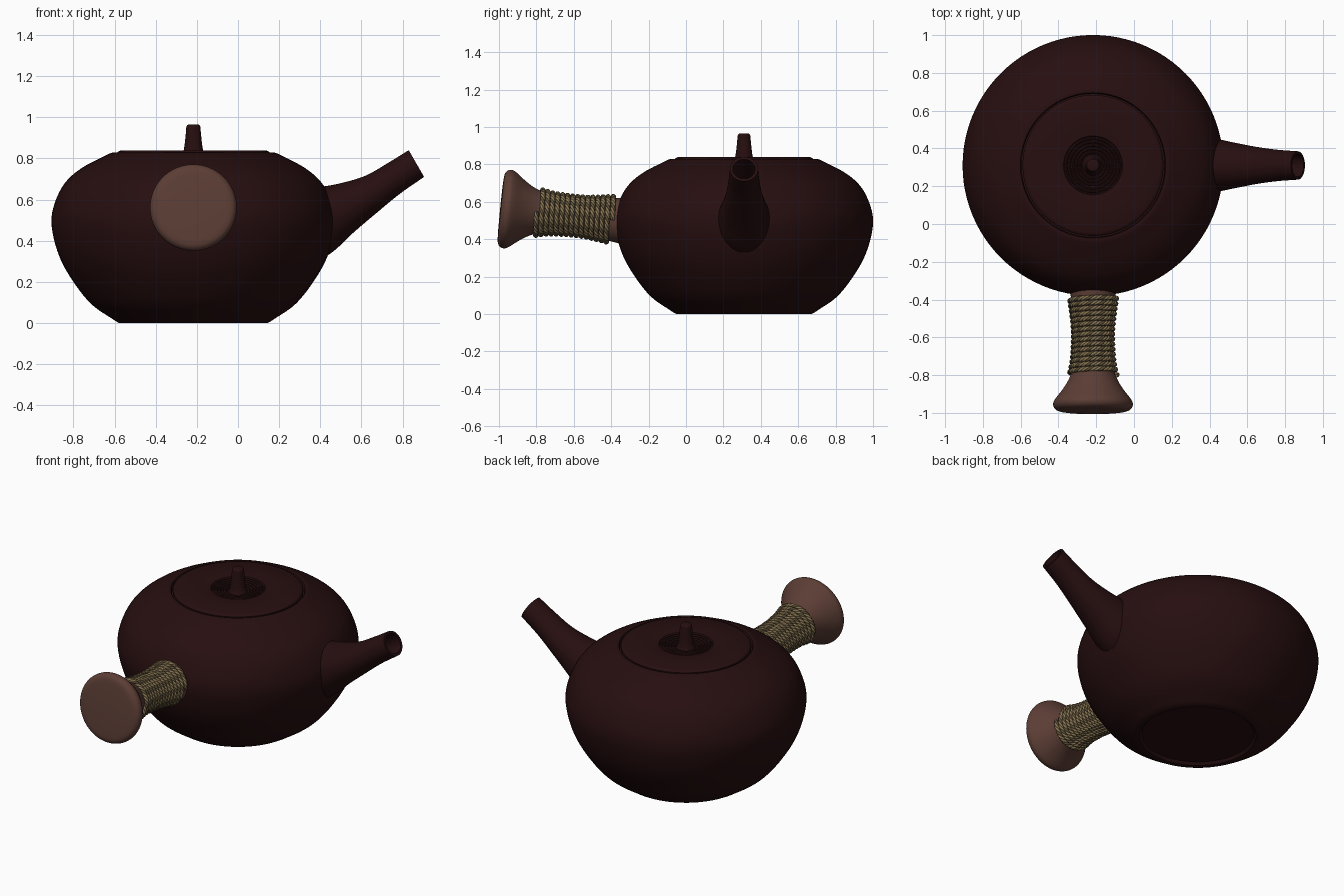
import bpy, bmesh, math
from mathutils import Vector, Matrix

cube = bpy.data.objects.get("Cube")
if cube:
    bpy.data.objects.remove(cube, do_unlink=True)


def material(name, color):
    m = bpy.data.materials.new(name)
    m.use_nodes = True
    m.diffuse_color = (*color, 1)
    bsdf = m.node_tree.nodes["Principled BSDF"]
    bsdf.inputs["Base Color"].default_value = (*color, 1)
    bsdf.inputs["Roughness"].default_value = 0.6
    return m


CLAY = material("dark red clay", (0.020, 0.0045, 0.005))
WOOD = material("brown wood", (0.105, 0.047, 0.035))
TAN = material("tan cord", (0.25, 0.18, 0.085))
OLIVE = material("dark cord", (0.11, 0.08, 0.04))


def smooth_path(points, steps=6):
    """Catmull-Rom curve through points of any dimension."""
    p = [Vector(q) for q in points]
    p = [2 * p[0] - p[1]] + p + [2 * p[-1] - p[-2]]
    out = []
    for a, b, c, d in zip(p, p[1:], p[2:], p[3:]):
        for i in range(steps):
            t = i / steps
            out.append(0.5 * (2 * b + (c - a) * t + (2 * a - 5 * b + 4 * c - d) * t * t
                              + (3 * b - a - 3 * c + d) * t ** 3))
    return out + [p[-2]]


def loft(name, rings, mat, matrix=None):
    """Skin a list of closed rings and cap both ends."""
    bm = bmesh.new()
    loops = [[bm.verts.new(v) for v in ring] for ring in rings]
    n = len(loops[0])
    for a, b in zip(loops, loops[1:]):
        for i in range(n):
            j = (i + 1) % n
            bm.faces.new((a[i], a[j], b[j], b[i]))
    bm.faces.new(loops[0][::-1])
    bm.faces.new(loops[-1])
    bmesh.ops.recalc_face_normals(bm, faces=bm.faces)
    me = bpy.data.meshes.new(name)
    bm.to_mesh(me)
    bm.free()
    me.materials.append(mat)
    ob = bpy.data.objects.new(name, me)
    bpy.context.collection.objects.link(ob)
    if matrix:
        ob.matrix_world = matrix
    bpy.ops.object.select_all(action="DESELECT")
    ob.select_set(True)
    bpy.context.view_layer.objects.active = ob
    bpy.ops.object.shade_smooth_by_angle(angle=math.radians(35))
    return ob


def lathe(name, profile, mat, matrix, n=96):
    """Revolve (radius, height) points around local z."""
    angles = [math.tau * i / n for i in range(n)]
    rings = [[(r * math.cos(a), r * math.sin(a), z) for a in angles] for r, z in profile]
    return loft(name, rings, mat, matrix)


CX, CY = -0.217, 0.31
pot = Matrix.Translation((CX, CY, 0))

# Body: recessed foot, round belly, rim and a seat for the lid
belly = smooth_path([(0.38, 0.01), (0.50, 0.095), (0.60, 0.225), (0.66, 0.345), (0.69, 0.48),
                     (0.675, 0.58), (0.625, 0.68), (0.54, 0.755), (0.41, 0.823)])
lathe("body", [(0.28, 0.015), (0.32, 0.015), (0.335, 0), (0.362, 0)]
      + [tuple(v) for v in belly]
      + [(0.395, 0.828), (0.385, 0.826), (0.38, 0.815), (0.38, 0.79), (0.3, 0.79)], CLAY, pot)

# Lid with concentric grooves around the knob
lid = [(0.3, 0.785), (0.373, 0.785), (0.373, 0.826), (0.367, 0.833), (0.355, 0.838), (0.16, 0.838)]
for i in range(6):
    r, z = 0.156 - 0.018 * i, 0.837 - 0.003 * i
    lid += [(r, z), (r - 0.004, z - 0.007), (r - 0.010, z - 0.007), (r - 0.014, z - 0.002)]
lid += [(0.04, 0.82)]
lathe("lid", lid, CLAY, pot)

# Knob
knob = smooth_path([(0.056, 0.812), (0.047, 0.84), (0.041, 0.88), (0.036, 0.93), (0.034, 0.953),
                    (0.028, 0.963), (0.012, 0.966)], 4)
lathe("lid_knob", [tuple(v) for v in knob], CLAY, pot, 40)

# Spout sections: top x, top z, bottom x, bottom z, half width
sections = smooth_path([(0.30, 0.655, 0.34, 0.27, 0.15), (0.41, 0.663, 0.46, 0.345, 0.14),
                        (0.51, 0.682, 0.56, 0.438, 0.12), (0.62, 0.716, 0.68, 0.54, 0.098),
                        (0.73, 0.778, 0.79, 0.63, 0.083), (0.83, 0.84, 0.905, 0.71, 0.075)])


def spout_ring(section, scale=1.0, n=48):
    tx, tz, bx, bz, w = section
    mid = Vector(((tx + bx) / 2, CY, (tz + bz) / 2))
    up = Vector(((tx - bx) / 2, 0, (tz - bz) / 2)) * scale
    side = Vector((0, w * scale, 0))
    return [mid + up * math.cos(a) + side * math.sin(a)
            for a in (math.tau * i / n for i in range(n))]


outer = [spout_ring(s) for s in sections]
inner = [spout_ring(s, 0.8) for s in reversed(sections[10:])]
loft("spout", outer + inner, CLAY)

# Handle with a flared end, tilted slightly upward
axis = Vector((0, -0.995, 0.1)).normalized()
frame = Matrix.Translation((CX, -0.30, 0.495)) @ axis.to_track_quat("Z", "Y").to_matrix().to_4x4()
grip = smooth_path([(0.13, 0), (0.118, 0.08), (0.096, 0.25), (0.099, 0.40), (0.112, 0.48),
                    (0.131, 0.53), (0.162, 0.58), (0.20, 0.63), (0.211, 0.655), (0.204, 0.678),
                    (0.18, 0.692), (0.12, 0.696)], 5)
lathe("handle", [tuple(v) for v in grip] + [(0.03, 0.697)], WOOD, frame, 64)


def grip_radius(z):
    for a, b in zip(grip, grip[1:]):
        if a.y <= z <= b.y:
            return a.x + (b.x - a.x) * (z - a.y) / (b.y - a.y)
    return grip[-1].x


# Twisted cord wound around the handle
TURNS, TWISTS, STEPS, STRANDS = 15, 11, 88, 3
for k in range(STRANDS):
    cu = bpy.data.curves.new("cord_strand", "CURVE")
    cu.dimensions = "3D"
    cu.bevel_depth = 0.0075
    cu.bevel_resolution = 1
    cu.use_fill_caps = True
    sp = cu.splines.new("POLY")
    total = TURNS * STEPS
    sp.points.add(total)
    for i in range(total + 1):
        a = math.tau * i / STEPS
        t = a * TWISTS + math.tau * k / STRANDS
        z = 0.095 + 0.405 * i / total
        r = grip_radius(z) + 0.009 + 0.007 * math.cos(t)
        sp.points[i].co = (r * math.cos(a), r * math.sin(a), z + 0.007 * math.sin(t), 1)
    sp.use_smooth = True
    cu.materials.append(OLIVE if k == 0 else TAN)
    strand = bpy.data.objects.new("cord_strand", cu)
    strand.matrix_world = frame
    bpy.context.collection.objects.link(strand)
